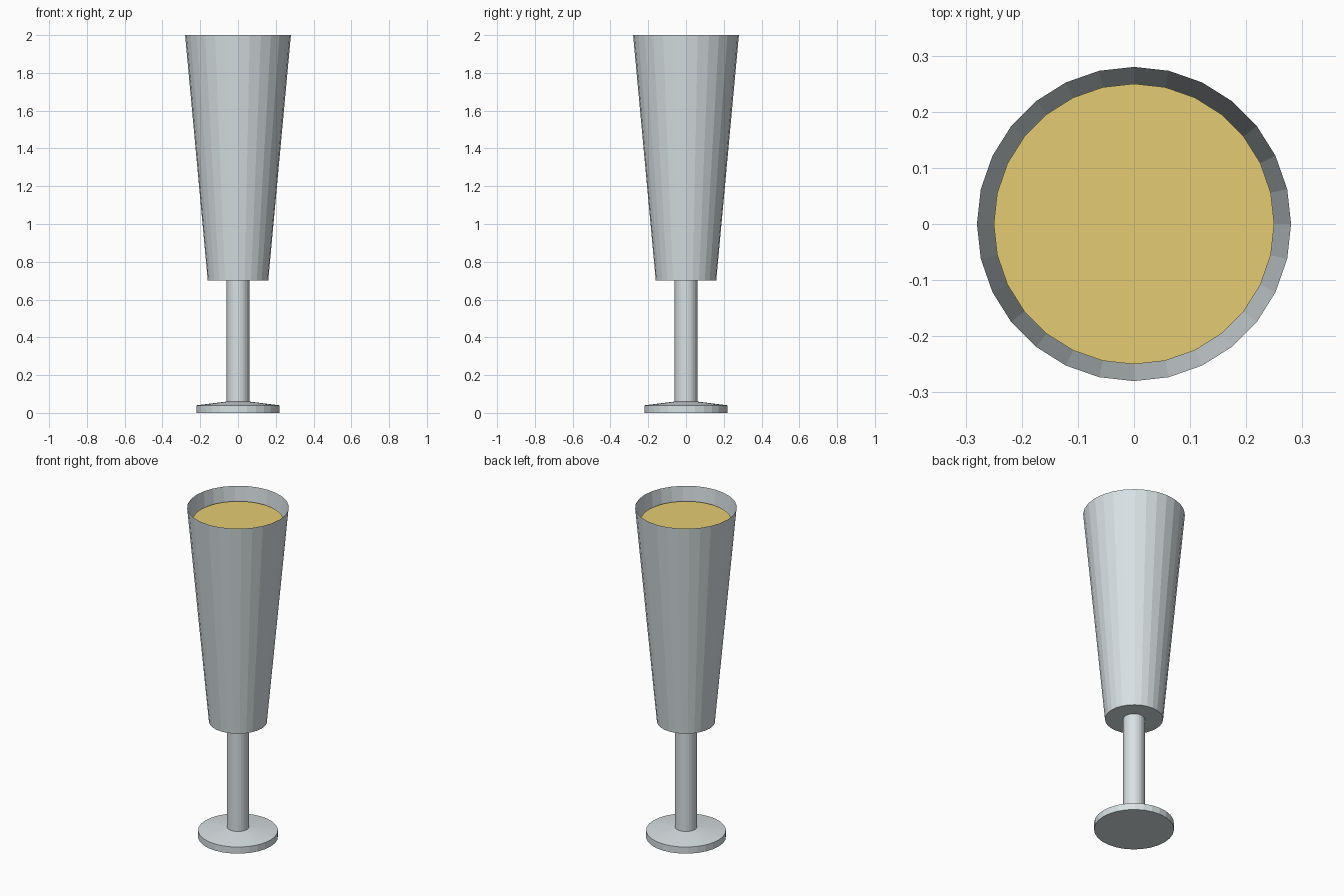
import bpy
import math

cube = bpy.data.objects.get("Cube")
if cube:
    bpy.data.objects.remove(cube, do_unlink=True)


def make_material(name, colour):
    mat = bpy.data.materials.new(name)
    mat.use_nodes = True
    mat.diffuse_color = colour
    mat.node_tree.nodes["Principled BSDF"].inputs["Base Color"].default_value = colour
    return mat


def lathe(name, profile, sides, mat, cap_bottom=True, cap_top=True):
    """Turn (radius, height) points, listed bottom to top, around the z axis."""
    verts = [(r * math.sin(math.tau * i / sides), r * math.cos(math.tau * i / sides), z)
             for r, z in profile for i in range(sides)]
    faces = []
    for ring in range(len(profile) - 1):
        base = ring * sides
        for i in range(sides):
            j = (i + 1) % sides
            faces.append((base + j, base + i, base + sides + i, base + sides + j))
    if cap_bottom:
        faces.append(tuple(range(sides)))
    if cap_top:
        top = (len(profile) - 1) * sides
        faces.append(tuple(reversed(range(top, top + sides))))
    mesh = bpy.data.meshes.new(name)
    mesh.from_pydata(verts, [], faces)
    mesh.materials.append(mat)
    obj = bpy.data.objects.new(name, mesh)
    bpy.context.collection.objects.link(obj)
    return obj


glass = make_material("pale_glass", (0.69, 0.75, 0.77, 1))
wine = make_material("golden_wine", (0.77, 0.60, 0.17, 1))

SIDES = 28

# Foot: flat disc with a gently sloping top
lathe("foot", [(0.22, 0), (0.22, 0.04), (0.06, 0.06)], SIDES, glass)

# Stem
lathe("stem", [(0.06, 0.06), (0.06, 0.70)], SIDES, glass)

# Bowl: thin tapered wall, open at the rim
lathe("bowl", [(0.16, 0.70), (0.28, 2.0)], SIDES, glass, cap_top=False)

# Drink filling the bowl to just under the rim
lathe("drink", [(0.14, 0.72), (0.25, 1.92)], SIDES, wine)
